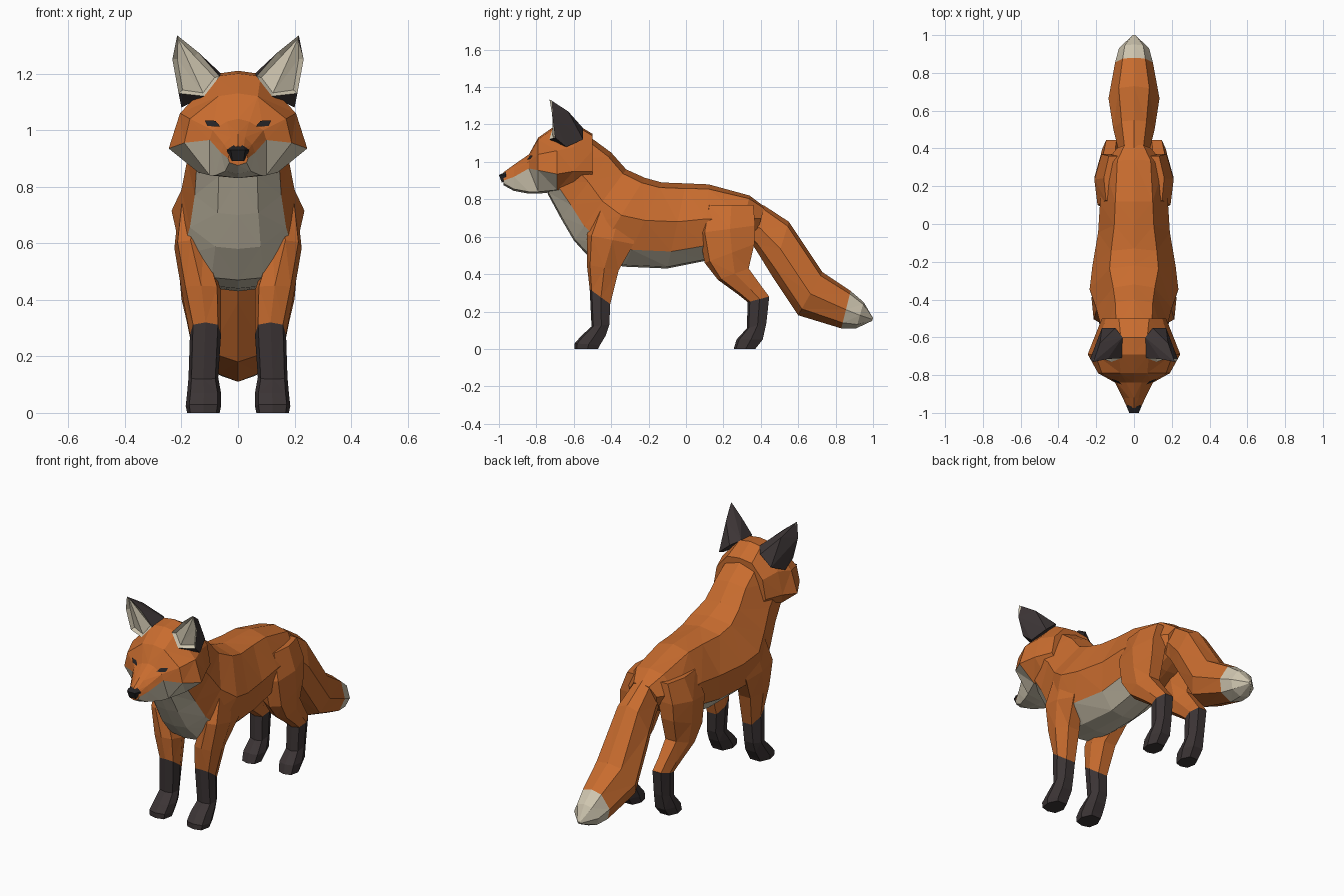
import bpy, bmesh
from mathutils import Vector
from mathutils.bvhtree import BVHTree

if "Cube" in bpy.data.objects:
    bpy.data.objects.remove(bpy.data.objects["Cube"])


def material(name, rgb):
    mat = bpy.data.materials.new(name)
    mat.use_nodes = True
    mat.diffuse_color = (*rgb, 1)
    mat.node_tree.nodes["Principled BSDF"].inputs["Base Color"].default_value = (*rgb, 1)
    return mat


MATERIALS = [
    material("orange fur", (.58, .15, .028)),
    material("cream fur", (.62, .56, .43)),
    material("dark brown fur", (.045, .035, .036)),
    material("nose black", (.018, .017, .019)),
]
ORANGE, CREAM, DARK, BLACK = range(4)


def finish(name, bm):
    """Turn a bmesh into a flat-shaded object."""
    mesh = bpy.data.meshes.new(name)
    bm.to_mesh(mesh)
    bm.free()
    for mat in MATERIALS:
        mesh.materials.append(mat)
    obj = bpy.data.objects.new(name, mesh)
    bpy.context.collection.objects.link(obj)
    return obj


def mirrored_ring(half):
    """Close a half outline of (x, y, z) points across x = 0."""
    return half + [(-x, y, z) for x, y, z in reversed(half) if abs(x) > 1e-6]


def section_ring(section, profile):
    """Place a half profile of (width, depth) fractions on a tilted section."""
    y0, z0, y1, z1, x0, x1 = section
    mid, half_width = (x0 + x1) / 2, (x1 - x0) / 2
    half = [(w * half_width, y0 + (y1 - y0) * t, z0 + (z1 - z0) * t) for w, t in profile]
    return [(x + mid, y, z) for x, y, z in mirrored_ring(half)]


def loft(name, rings, rule, side=1):
    """Skin rings; rule(segment, strip) gives the colour of each face."""
    bm = bmesh.new()
    loops = [[bm.verts.new((x * side, y, z)) for x, y, z in ring] for ring in rings]
    n = len(loops[0])
    for i, (a, b) in enumerate(zip(loops, loops[1:])):
        for j in range(n):
            k = (j + 1) % n
            face = bm.faces.new((a[j], a[k], b[k], b[j]))
            face.material_index = rule(i, min(j, n - 1 - j))
    bm.faces.new(loops[0]).material_index = rule(0, 0)
    bm.faces.new(loops[-1]).material_index = rule(len(loops) - 2, 0)
    bmesh.ops.recalc_face_normals(bm, faces=bm.faces)
    bmesh.ops.triangulate(bm, faces=bm.faces)
    return finish(name, bm)


def hull(points):
    bm = bmesh.new()
    for p in points:
        bm.verts.new(p)
    bmesh.ops.convex_hull(bm, input=bm.verts)
    loose = [v for v in bm.verts if not v.link_faces]
    bmesh.ops.delete(bm, geom=loose, context="VERTS")
    bmesh.ops.recalc_face_normals(bm, faces=bm.faces)
    return bm


# Body and neck: back line, chest and belly line, half width
body_profile = [(0, 0), (.55, .06), (1, .45), (.85, .8), (.4, .98), (0, 1)]
body = [
    (-.55, 1.16, -.74, .83, .17),
    (-.40, 1.05, -.67, .70, .18),
    (-.32, .96, -.60, .58, .20),
    (-.22, .915, -.50, .47, .235),
    (-.13, .89, -.33, .44, .22),
    (0, .885, -.10, .43, .19),
    (.12, .88, .10, .47, .18),
    (.34, .82, .28, .55, .16),
    (.42, .76, .38, .62, .09),
]
loft("body", [section_ring((*s[:4], -s[4], s[4]), body_profile) for s in body],
     lambda i, k: CREAM if k >= 3 and i < 6 else ORANGE)

# Head: y, crown height and width, temple, cheek, jaw
head = [
    (-.50, 1.15, .08, .15, 1.06, .17, .95, .10, .85),
    (-.60, 1.21, .07, .18, 1.08, .21, .95, .12, .84),
    (-.69, 1.20, .08, .205, 1.06, .245, .935, .14, .85),
    (-.79, 1.13, .07, .17, 1.04, .19, .955, .10, .84),
    (-.84, 1.04, .04, .09, 1.0, .10, .965, .08, .84),
    (-.92, .985, .025, .05, .95, .06, .92, .045, .855),
    (-.975, .945, .02, .03, .92, .035, .90, .03, .885),
]
head_rings = [
    mirrored_ring([(0, y, zt), (wt, y, zt - .01), (wm, y, zm),
                   (wc, y, zc), (wb, y, zb), (0, y, zb - .01)])
    for y, zt, wt, wm, zm, wc, zc, wb, zb in head
]
head_obj = loft("head", head_rings, lambda i, k: CREAM if k >= 3 and i >= 2 else ORANGE)

# Nose
nose = hull([(s * x, y, z) for s in (1, -1) for x, y, z in
             ((.04, -.965, .93), (.025, -1, .93), (.02, -.985, .89), (.03, -.95, .9), (.015, -.96, .948))])
for f in nose.faces:
    f.material_index = BLACK
finish("nose", nose)

# Eyes: thin plates laid on the face
surface = BVHTree.FromPolygons([v.co for v in head_obj.data.vertices],
                               [p.vertices for p in head_obj.data.polygons])
eye_outline = [(.062, 1.012), (.08, 1.033), (.118, 1.034), (.108, 1.015), (.085, 1.013)]


def on_face(x, z):
    hit = surface.ray_cast(Vector((x, -2, z)), Vector((0, 1, 0)))[0]
    return hit + Vector((0, -.006, 0))


for side, label in ((1, "left"), (-1, "right")):
    bm = bmesh.new()
    centre = bm.verts.new(on_face(.09 * side, 1.023))
    rim = [bm.verts.new(on_face(x * side, z)) for x, z in eye_outline]
    for a, b in zip(rim, rim[1:] + rim[:1]):
        face = bm.faces.new((centre, a, b))
        face.material_index = BLACK
        face.normal_update()
        if face.normal.y > 0:
            face.normal_flip()
    finish(label + "_eye", bm)

# Ears: dark shell with a hollow cream front
ear_points = [
    (.215, -.73, 1.335), (.232, -.715, 1.25), (.21, -.70, 1.13), (.12, -.73, 1.12),
    (.065, -.71, 1.19), (.14, -.715, 1.275),
    (.2, -.64, 1.08), (.17, -.55, 1.12), (.10, -.55, 1.18), (.06, -.6, 1.2), (.18, -.63, 1.27),
]
for side, label in ((1, "left"), (-1, "right")):
    bm = hull([(x * side, y, z) for x, y, z in ear_points])
    for f in bm.faces:
        f.material_index = CREAM if f.normal.y < -.6 else DARK
    front = [f for f in bm.faces if f.material_index == CREAM]
    bmesh.ops.inset_region(bm, faces=front, thickness=.012, depth=-.02)
    finish(label + "_ear", bm)

# Legs: front line, back line, inner and outer x
leg_profile = [(0, 0), (.8, .1), (1, .55), (.55, 1)]
front_leg = [
    (-.48, .74, -.25, .72, .10, .21),
    (-.53, .61, -.28, .56, .11, .225),
    (-.53, .45, -.36, .42, .06, .20),
    (-.515, .32, -.405, .24, .06, .17),
    (-.505, .12, -.41, .13, .07, .175),
    (-.56, .07, -.43, .07, .06, .18),
    (-.595, .03, -.46, .02, .06, .185),
    (-.595, 0, -.47, 0, .065, .18),
]
hind_leg = [
    (.10, .77, .36, .77, .04, .16),
    (.07, .62, .37, .66, .04, .21),
    (.10, .46, .365, .56, .06, .21),
    (.17, .37, .335, .43, .07, .20),
    (.28, .29, .40, .34, .075, .18),
    (.33, .25, .445, .28, .07, .17),
    (.325, .11, .43, .14, .07, .165),
    (.27, .05, .41, .05, .06, .175),
    (.255, 0, .37, 0, .07, .17),
]
for name, sections, sock in (("front_leg", front_leg, 3), ("hind_leg", hind_leg, 5)):
    rings = [section_ring(s, leg_profile) for s in sections]
    for side, label in ((1, "left"), (-1, "right")):
        loft(f"{label}_{name}", rings, lambda i, k: DARK if i >= sock else ORANGE, side)

# Tail: lower line, upper line, half width
tail_profile = [(0, 0), (.75, .15), (1, .5), (.6, .92), (0, 1)]
tail = [
    (.34, .58, .30, .82, .08),
    (.38, .52, .42, .765, .085),
    (.46, .39, .55, .68, .11),
    (.60, .18, .73, .41, .135),
    (.83, .11, .88, .31, .10),
    (.91, .11, .95, .25, .08),
    (.995, .15, 1, .165, .01),
]
loft("tail", [section_ring((*s[:4], -s[4], s[4]), tail_profile) for s in tail],
     lambda i, k: CREAM if i >= 4 else ORANGE)
